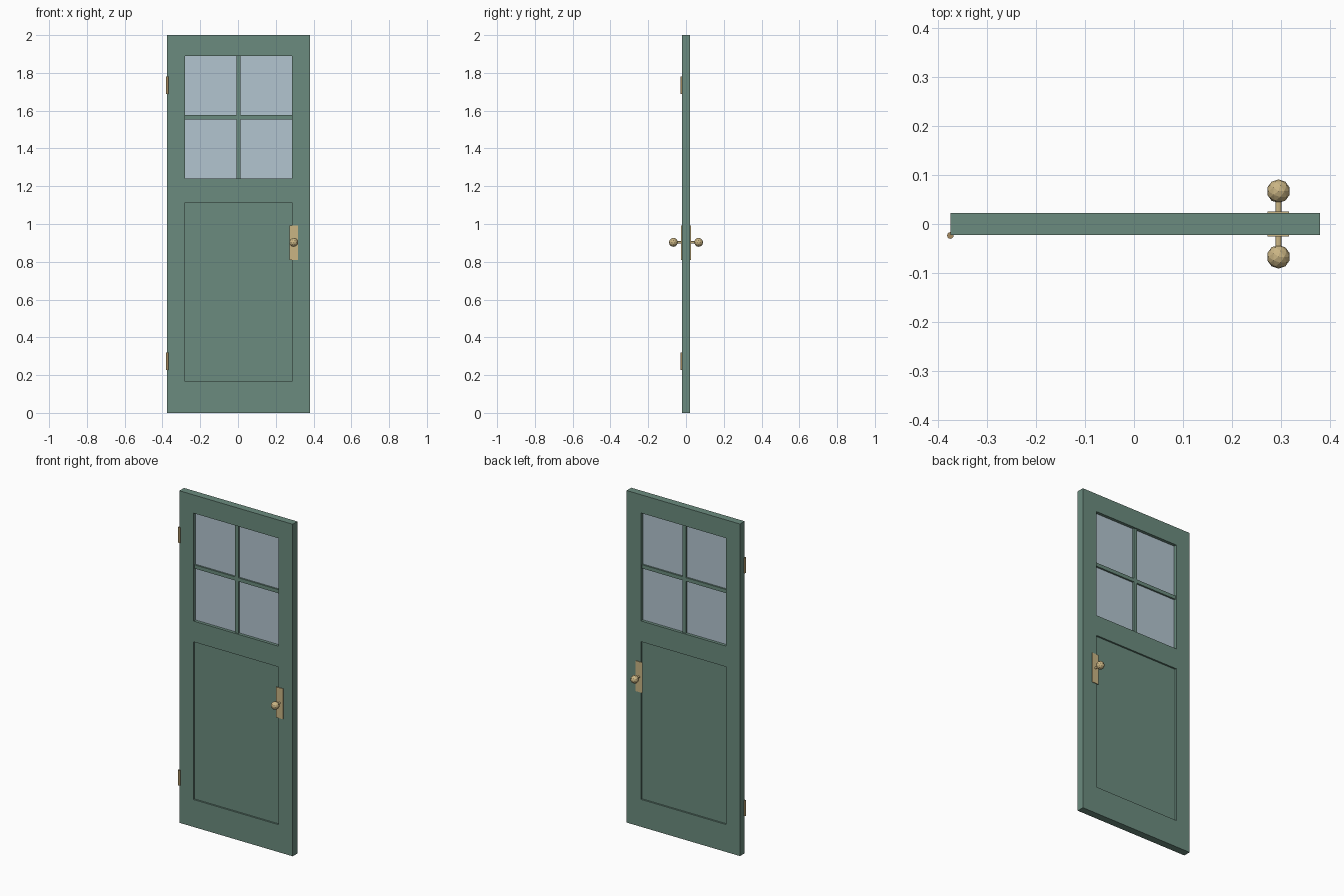
import bpy
import bmesh
from mathutils import Matrix, Vector

cube = bpy.data.objects.get("Cube")
if cube:
    bpy.data.objects.remove(cube, do_unlink=True)


def material(name, rgb):
    mat = bpy.data.materials.new(name)
    mat.use_nodes = True
    colour = (*rgb, 1)
    mat.diffuse_color = colour
    mat.node_tree.nodes["Principled BSDF"].inputs["Base Color"].default_value = colour
    return mat


GREEN = material("green_paint", (0.147, 0.26, 0.21))
GLASS = material("pale_glass", (0.45, 0.56, 0.63))
BRASS = material("brass", (0.59, 0.46, 0.23))
DARK_BRASS = material("dark_brass", (0.38, 0.26, 0.12))


def finish(name, bm, mat):
    mesh = bpy.data.meshes.new(name)
    bm.to_mesh(mesh)
    bm.free()
    mesh.materials.append(mat)
    obj = bpy.data.objects.new(name, mesh)
    bpy.context.collection.objects.link(obj)
    return obj


def box(name, x, z, y, mat):
    """Box given by its (low, high) extents along each axis."""
    bm = bmesh.new()
    size = Vector((x[1] - x[0], y[1] - y[0], z[1] - z[0]))
    mid = Vector((sum(x), sum(y), sum(z))) / 2
    bmesh.ops.create_cube(bm, size=1, matrix=Matrix.LocRotScale(mid, None, size))
    return finish(name, bm, mat)


def cylinder(name, centre, radius, length, axis, mat, sides=12):
    bm = bmesh.new()
    turn = Vector((0, 0, 1)).rotation_difference(Vector(axis))
    bmesh.ops.create_cone(bm, cap_ends=True, segments=sides, radius1=radius, radius2=radius,
                          depth=length, matrix=Matrix.LocRotScale(Vector(centre), turn, None))
    return finish(name, bm, mat)


# Door frame: stiles and rails in one sheet with two openings, then thickened
THICK = 0.044
xs = (-0.375, -0.281, 0.285, 0.38)
zs = (0, 0.165, 1.115, 1.24, 1.89, 2)
openings = {(1, 1), (1, 3)}
bm = bmesh.new()
grid = [[bm.verts.new((x, 0, z)) for z in zs] for x in xs]
for i in range(len(xs) - 1):
    for j in range(len(zs) - 1):
        if (i, j) not in openings:
            bm.faces.new((grid[i][j], grid[i + 1][j], grid[i + 1][j + 1], grid[i][j + 1]))
frame = finish("door_frame", bm, GREEN)
solid = frame.modifiers.new("thickness", "SOLIDIFY")
solid.thickness = THICK
solid.offset = 0

# Recessed lower panel, window glass and glazing bars
opening_x, panel_z, window_z = xs[1:3], zs[1:3], zs[3:5]
mid_x, mid_z = sum(opening_x) / 2, sum(window_z) / 2
bar, depth = 0.011, 0.014
box("lower_panel", opening_x, panel_z, (-0.012, 0.012), GREEN)
box("window_glass", opening_x, window_z, (-0.004, 0.004), GLASS)
box("upright_bar", (mid_x - bar, mid_x + bar), window_z, (-depth, depth), GREEN)
box("cross_bar", opening_x, (mid_z - bar, mid_z + bar), (-depth, depth), GREEN)

# Plate, neck and knob on both faces
knob_x, knob_z, knob_y, face = 0.295, 0.903, 0.067, THICK / 2
for side, label in ((-1, "front"), (1, "back")):
    box(label + "_plate", (knob_x - 0.022, knob_x + 0.022), (0.81, 0.993),
        sorted((side * face, side * (face + 0.004))), BRASS)
    cylinder(label + "_knob_neck", (knob_x, side * (face + knob_y) / 2, knob_z), 0.0062,
             knob_y - face, (0, 1, 0), BRASS)
    bm = bmesh.new()
    bmesh.ops.create_icosphere(bm, subdivisions=2, radius=0.024,
                               matrix=Matrix.Translation((knob_x, side * knob_y, knob_z)))
    finish(label + "_knob", bm, BRASS)

# Hinge barrels on the front edge
for z, label in ((0.273, "lower"), (1.735, "upper")):
    cylinder(label + "_hinge", (xs[0], -0.0235, z), 0.0068, 0.092, (0, 0, 1), DARK_BRASS)
